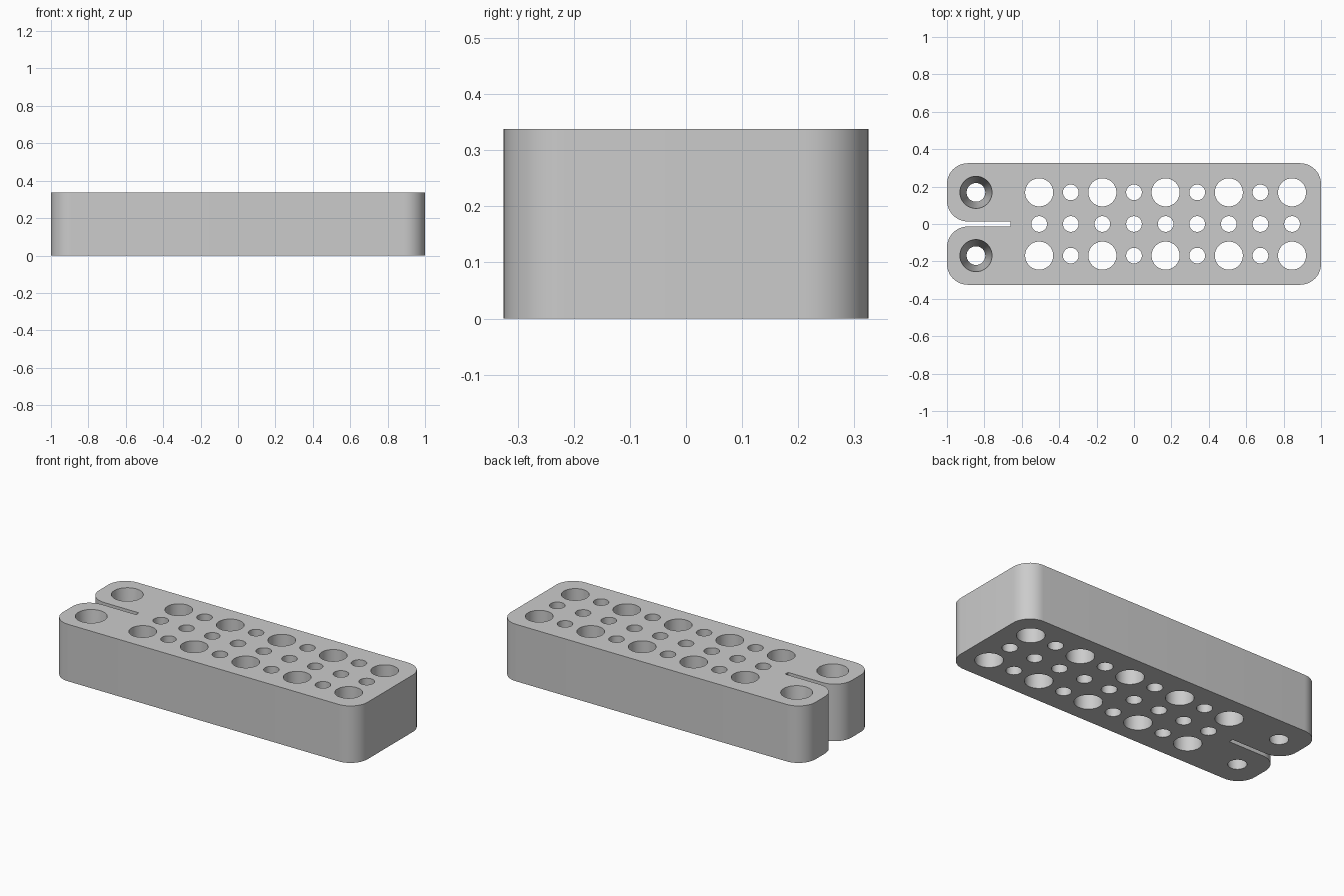
import bpy, bmesh
from math import cos, sin, pi
from mathutils import Vector

cube = bpy.data.objects.get("Cube")
if cube:
    bpy.data.objects.remove(cube, do_unlink=True)

HEIGHT = 0.338
HALF_Y = 0.325
CORNER = 0.112
SLOT_HALF = 0.0135
SLOT_END = -0.66
PITCH = 0.169       # hole grid spacing
BIG, SMALL = 0.075, 0.042

grey = bpy.data.materials.new("plain grey")
grey.use_nodes = True
grey.diffuse_color = (0.6, 0.6, 0.6, 1)
grey.node_tree.nodes["Principled BSDF"].inputs["Base Color"].default_value = (0.6, 0.6, 0.6, 1)


def arc(cx, cy, r, start, sweep, n):
    return [(cx + r * cos(start + sweep * i / n), cy + r * sin(start + sweep * i / n))
            for i in range(n + 1)]


def circle(cx, cy, r, n=48):
    return arc(cx, cy, r, 0, 2 * pi, n)[:-1]


def outline():
    # upper half of the block from the right end round to the slot, then mirrored
    x, y, s = 1 - CORNER, HALF_Y - CORNER, SLOT_HALF + CORNER
    half = arc(x, y, CORNER, 0, pi / 2, 12)
    half += arc(-x, y, CORNER, pi / 2, pi / 2, 12)
    half += arc(-x, s, CORNER, pi, pi / 2, 12)
    half.append((SLOT_END, SLOT_HALF))
    return half + [(px, -py) for px, py in reversed(half)]


bm = bmesh.new()
cap_edges = ([], [])


def add_wall(bottom, top):
    # side wall between two matching loops; their edges bound the end caps
    rings = []
    for pts, z, edges in ((bottom, 0, cap_edges[0]), (top, HEIGHT, cap_edges[1])):
        ring = [bm.verts.new((x, y, z)) for x, y in pts]
        edges += [bm.edges.new((ring[i - 1], ring[i])) for i in range(len(ring))]
        rings.append(ring)
    lo, hi = rings
    for i in range(len(lo)):
        bm.faces.new((lo[i - 1], lo[i], hi[i], hi[i - 1]))


# outer wall with rounded corners and the slot
add_wall(outline(), outline())

# straight through holes: alternating sizes in the outer rows, small in the middle
for col in range(-3, 6):
    for row in (-1, 0, 1):
        r = BIG if row and col % 2 or row and col == 5 else SMALL
        ring = circle(col * PITCH, row * PITCH, r)
        add_wall(ring, ring)

# tapered holes in the two lobes
for row in (-1, 1):
    c = (-5 * PITCH, row * PITCH)
    add_wall(circle(*c, 0.05), circle(*c, 0.086))

# top and bottom caps
for edges, z in zip(cap_edges, (-1, 1)):
    bmesh.ops.triangle_fill(bm, edges=edges, use_beauty=True, normal=Vector((0, 0, z)))
bmesh.ops.recalc_face_normals(bm, faces=bm.faces[:])

mesh = bpy.data.meshes.new("perforated_block")
bm.to_mesh(mesh)
bm.free()
mesh.materials.append(grey)
block = bpy.data.objects.new("perforated_block", mesh)
bpy.context.collection.objects.link(block)
bpy.ops.object.select_all(action="DESELECT")
block.select_set(True)
bpy.context.view_layer.objects.active = block
bpy.ops.object.shade_smooth_by_angle(angle=pi / 6)
